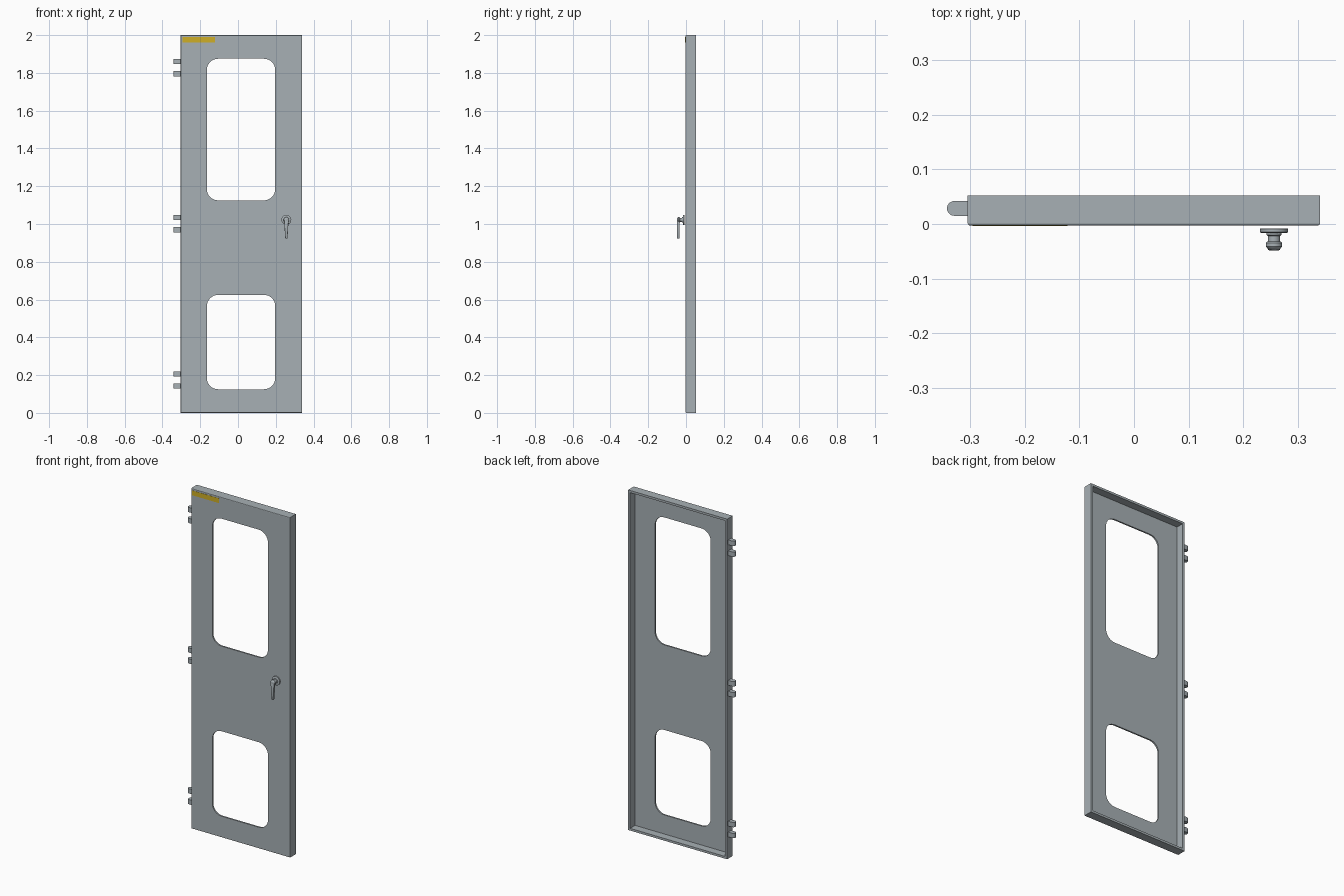
import bpy, bmesh, math
from mathutils import Matrix, Vector

cube = bpy.data.objects.get("Cube")
if cube:
    bpy.data.objects.remove(cube, do_unlink=True)


def material(name, rgb):
    m = bpy.data.materials.new(name)
    m.use_nodes = True
    m.diffuse_color = (*rgb, 1)
    m.node_tree.nodes["Principled BSDF"].inputs["Base Color"].default_value = (*rgb, 1)
    return m


STEEL = material("grey steel", (0.39, 0.435, 0.46))
YELLOW = material("label yellow", (0.62, 0.43, 0.02))


def finish(name, bm, mat, smooth=False):
    bmesh.ops.recalc_face_normals(bm, faces=bm.faces)
    mesh = bpy.data.meshes.new(name)
    bm.to_mesh(mesh)
    bm.free()
    mesh.materials.append(mat)
    ob = bpy.data.objects.new(name, mesh)
    bpy.context.collection.objects.link(ob)
    if smooth:
        bpy.ops.object.select_all(action="DESELECT")
        ob.select_set(True)
        bpy.context.view_layer.objects.active = ob
        bpy.ops.object.shade_smooth_by_angle(angle=math.radians(35))
    return ob


def box_bm(lo, hi):
    lo, hi = Vector(lo), Vector(hi)
    bm = bmesh.new()
    bmesh.ops.create_cube(bm, size=1, matrix=Matrix.Translation((lo + hi) / 2)
                          @ Matrix.Diagonal((*(hi - lo), 1)))
    return bm


def prism(points, offset):
    """Extrude a closed outline of 3D points along an offset."""
    bm = bmesh.new()
    face = bm.faces.new([bm.verts.new(p) for p in points])
    ext = bmesh.ops.extrude_face_region(bm, geom=[face])["geom"]
    bmesh.ops.translate(bm, vec=offset, verts=[v for v in ext if isinstance(v, bmesh.types.BMVert)])
    return bm


def arc(cx, cy, r, start, end, n=8):
    return [(cx + r * math.cos(math.radians(start + (end - start) * i / n)),
             cy + r * math.sin(math.radians(start + (end - start) * i / n))) for i in range(n + 1)]


def lathe(name, profile, x, z, mat, n=24):
    """Turn (radius, y) pairs around an axis along y."""
    bm = bmesh.new()
    rings = [[bm.verts.new((x + r * math.cos(2 * math.pi * i / n), y,
                            z + r * math.sin(2 * math.pi * i / n))) for i in range(n)]
             for r, y in profile]
    for a, b in zip(rings, rings[1:]):
        for i in range(n):
            bm.faces.new((a[i], a[(i + 1) % n], b[(i + 1) % n], b[i]))
    bm.faces.new(rings[0])
    bm.faces.new(rings[-1])
    return finish(name, bm, mat, True)


# Door leaf: a folded sheet tray, open at the back
LEFT, RIGHT, FRONT, BACK = -0.304, 0.34, -0.003, 0.052
SHEET, RIM = 0.009, 0.013
bm = box_bm((LEFT, FRONT, 0), (RIGHT, BACK, 2))
front_edges = [e for e in bm.edges if all(v.co.y < 0 for v in e.verts)]
bmesh.ops.bevel(bm, geom=front_edges, offset=0.004, segments=2, profile=0.5, affect="EDGES")
leaf = finish("door_leaf", bm, STEEL)

cutters = [finish("tray_cutter", box_bm((LEFT + RIM, FRONT + SHEET, RIM),
                                        (RIGHT - RIM, 0.1, 2 - RIM)), STEEL)]

# Rounded window openings
X0, X1, R = -0.165, 0.197, 0.06
for name, z0, z1 in (("upper", 1.125, 1.875), ("lower", 0.125, 0.625)):
    outline = (arc(X1 - R, z1 - R, R, 0, 90) + arc(X0 + R, z1 - R, R, 90, 180)
               + arc(X0 + R, z0 + R, R, 180, 270) + arc(X1 - R, z0 + R, R, 270, 360))
    cutters.append(finish(name + "_window_cutter",
                          prism([(x, -0.1, z) for x, z in outline], (0, 0.2, 0)), STEEL))

bpy.context.view_layer.objects.active = leaf
for c in cutters:
    mod = leaf.modifiers.new("cut", "BOOLEAN")
    mod.operation, mod.solver, mod.object = "DIFFERENCE", "EXACT", c
    bpy.ops.object.modifier_apply(modifier=mod.name)
    bpy.data.objects.remove(c, do_unlink=True)

# Hinge knuckles in three pairs on the hinge edge
hinge = [(LEFT, 0.015)] + [(x, y) for x, y in arc(-0.3285, 0.0285, 0.0135, 270, 90, 12)] + [(LEFT, 0.042)]
for label, zc in (("bottom", 0.174), ("middle", 1.002), ("top", 1.828)):
    for part, side in (("lower", -1), ("upper", 1)):
        z = zc + side * 0.032 - 0.014
        finish(f"{label}_hinge_{part}_knuckle",
               prism([(x, y, z) for x, y in hinge], (0, 0, 0.028)), STEEL, True)

# Handle: rosette, neck, domed hub and tapered lever
HX, HZ = 0.256, 1.022
lathe("handle_rosette", [(0.024, -0.008), (0.026, -0.009), (0.026, -0.015), (0.024, -0.016)], HX, HZ, STEEL)
lathe("handle_neck", [(0.014, -0.016), (0.014, -0.02), (0.011, -0.022), (0.011, -0.034)], HX, HZ, STEEL)
lathe("handle_hub", [(0.012, -0.032), (0.015, -0.035), (0.015, -0.041), (0.011, -0.046), (0.005, -0.048)],
      HX, HZ, STEEL)
bm = box_bm((HX - 0.012, -0.048, 0.923), (HX + 0.012, -0.034, HZ))
for v in bm.verts:
    if v.co.z < 1:
        v.co.x = HX + (v.co.x - HX) * 0.5
bmesh.ops.bevel(bm, geom=list(bm.edges), offset=0.003, segments=2, profile=0.5, affect="EDGES")
finish("handle_lever", bm, STEEL, True)

# Yellow label strip at the top corner
finish("label_strip", box_bm((-0.295, FRONT - 0.001, 1.962), (-0.122, FRONT + 0.001, 1.99)), YELLOW)
